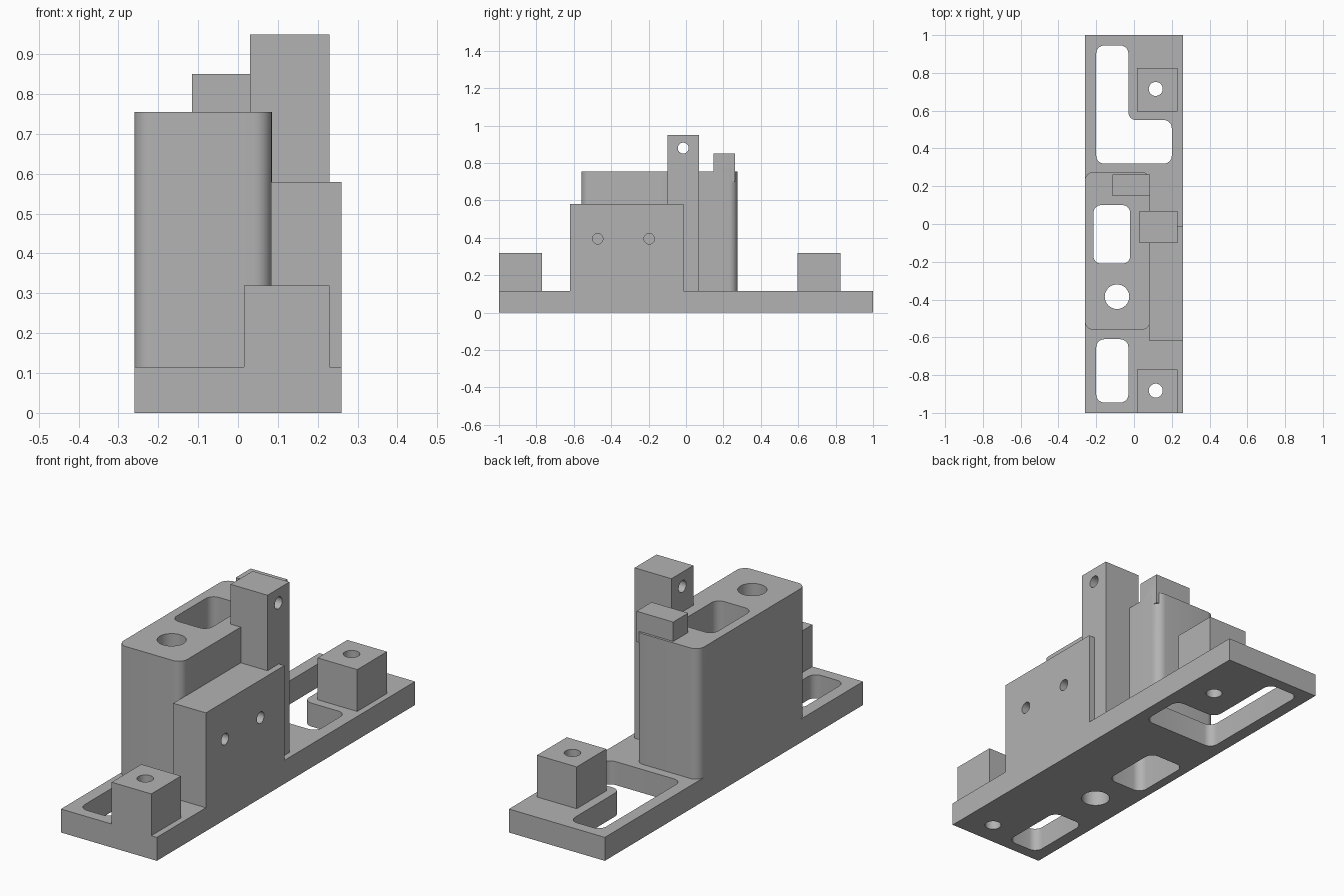
import bpy, bmesh, math
from mathutils import Vector, Matrix

if "Cube" in bpy.data.objects:
    bpy.data.objects.remove(bpy.data.objects["Cube"])

grey = bpy.data.materials.new("mid grey")
grey.use_nodes = True
colour = (0.45, 0.45, 0.45, 1)
grey.diffuse_color = colour
grey.node_tree.nodes["Principled BSDF"].inputs["Base Color"].default_value = colour


def make(name, bm):
    bmesh.ops.recalc_face_normals(bm, faces=bm.faces[:])
    mesh = bpy.data.meshes.new(name)
    bm.to_mesh(mesh)
    bm.free()
    mesh.materials.append(grey)
    ob = bpy.data.objects.new(name, mesh)
    bpy.context.collection.objects.link(ob)
    return ob


def rect(x0, x1, y0, y1):
    return [(x0, y0), (x1, y0), (x1, y1), (x0, y1)]


def fillet(points, r, steps=8):
    """Round every right-angled corner, inner or outer."""
    out = []
    for i, p in enumerate(points):
        p = Vector(p)
        a = (Vector(points[i - 1]) - p).normalized() * r
        b = (Vector(points[(i + 1) % len(points)]) - p).normalized() * r
        for k in range(steps + 1):
            t = k / steps * math.pi / 2
            out.append(p + a * (1 - math.sin(t)) + b * (1 - math.cos(t)))
    return out


def prism(name, outline, z0, z1, r=0):
    bm = bmesh.new()
    pts = fillet(outline, r) if r else outline
    face = bm.faces.new([bm.verts.new((p[0], p[1], z0)) for p in pts])
    res = bmesh.ops.extrude_face_region(bm, geom=[face])
    top = [v for v in res["geom"] if isinstance(v, bmesh.types.BMVert)]
    bmesh.ops.translate(bm, verts=top, vec=(0, 0, z1 - z0))
    return make(name, bm)


def rod(name, centre, r, depth, axis="Z"):
    turn = Matrix.Rotation(math.pi / 2, 4, "Y") if axis == "X" else Matrix()
    bm = bmesh.new()
    bmesh.ops.create_cone(bm, cap_ends=True, segments=40, radius1=r, radius2=r,
                          depth=depth, matrix=Matrix.Translation(centre) @ turn)
    return make(name, bm)


def combine(target, tool, operation):
    mod = target.modifiers.new(tool.name, "BOOLEAN")
    mod.operation, mod.solver, mod.object = operation, "EXACT", tool
    bpy.context.view_layer.objects.active = target
    bpy.ops.object.modifier_apply(modifier=mod.name)
    bpy.data.objects.remove(tool)


# Base plate and the solid parts that rise from it
low = 0.05
bracket = prism("mounting_bracket", rect(-0.26, 0.26, -1, 1), 0, 0.115)
solids = [
    prism("main_block", rect(-0.26, 0.085, -0.56, 0.275), low, 0.755, 0.045),
    prism("side_plate", rect(0.083, 0.26, -0.62, -0.013), low, 0.58),
    prism("tower", rect(0.03, 0.23, -0.1, 0.07), low, 0.95),
    prism("top_tab", rect(-0.115, 0.084, 0.147, 0.263), 0.7, 0.85),
    prism("front_post", rect(0.015, 0.23, -1, -0.77), low, 0.32),
    prism("rear_post", rect(0.015, 0.23, 0.595, 0.825), low, 0.32),
]

# Pockets, bores and cross holes
slot_l = [(-0.2, 0.32), (0.2, 0.32), (0.2, 0.55), (-0.03, 0.55), (-0.03, 0.945), (-0.2, 0.945)]
cutters = [
    prism("front_slot", rect(-0.2, -0.03, -0.945, -0.61), -0.1, 0.2, 0.042),
    prism("rear_slot", slot_l, -0.1, 0.2, 0.042),
    prism("block_pocket", rect(-0.215, -0.02, -0.21, 0.1), -0.1, 1, 0.042),
    rod("block_bore", (-0.09, -0.385, 0.4), 0.065, 1.2),
    rod("front_post_bore", (0.115, -0.882, 0.2), 0.037, 0.6),
    rod("rear_post_bore", (0.115, 0.715, 0.2), 0.037, 0.6),
    rod("tower_hole", (0.13, -0.015, 0.88), 0.029, 0.4, "X"),
    rod("plate_hole_front", (0.185, -0.472, 0.395), 0.028, 0.2, "X"),
    rod("plate_hole_rear", (0.185, -0.197, 0.395), 0.028, 0.2, "X"),
]
for tool in solids:
    combine(bracket, tool, "UNION")
for tool in cutters:
    combine(bracket, tool, "DIFFERENCE")

bpy.ops.object.select_all(action="DESELECT")
bracket.select_set(True)
bpy.context.view_layer.objects.active = bracket
bpy.ops.object.shade_smooth_by_angle(angle=math.radians(30))
